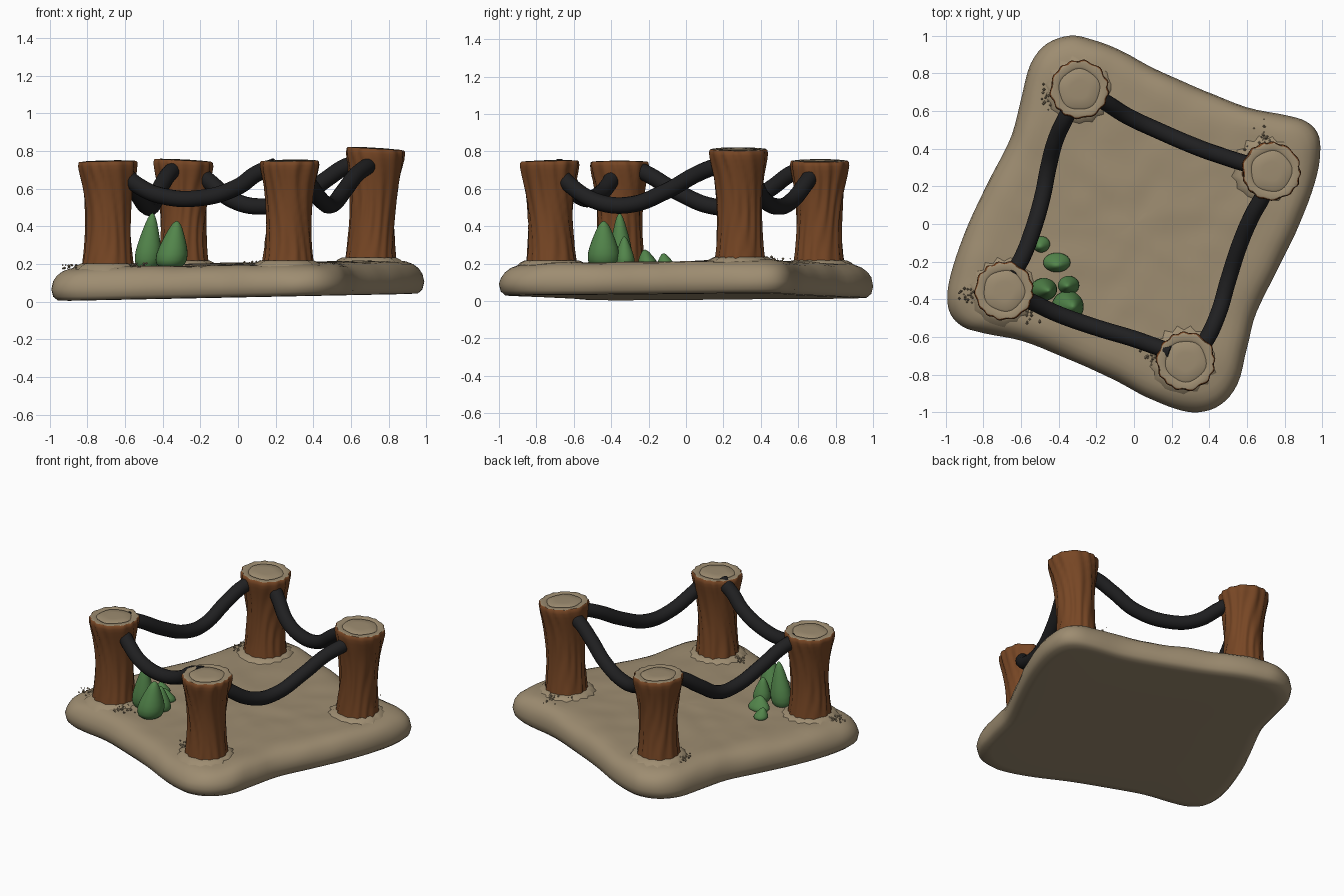
import bpy, math, random
from mathutils import Vector, noise

if "Cube" in bpy.data.objects:
    bpy.data.objects.remove(bpy.data.objects["Cube"])
random.seed(4)

def mat(name, r, g, b):
    m = bpy.data.materials.new(name)
    m.diffuse_color = (r, g, b, 1)
    m.use_nodes = True
    m.node_tree.nodes["Principled BSDF"].inputs["Base Color"].default_value = m.diffuse_color
    return m

SAND = mat("sand", 0.34, 0.265, 0.165)
BARK = mat("bark", 0.185, 0.062, 0.018)
ROPE = mat("rope_black", 0.014, 0.014, 0.015)
LEAF = mat("leaf_green", 0.085, 0.235, 0.07)

def loft(name, rings, mats, split=None):
    """Skin closed rings, close both ends; rings from index split use material 1."""
    n = len(rings[0])
    verts = [v for r in rings for v in r]
    faces, idx = [list(range(n))[::-1]], [0]
    for k in range(len(rings) - 1):
        for i in range(n):
            j = (i + 1) % n
            faces.append((k*n + i, k*n + j, (k+1)*n + j, (k+1)*n + i))
            idx.append(1 if split is not None and k >= split else 0)
    faces.append([(len(rings) - 1)*n + i for i in range(n)])
    idx.append(1 if split is not None else 0)
    me = bpy.data.meshes.new(name)
    me.from_pydata(verts, [], faces)
    for m in mats:
        me.materials.append(m)
    me.polygons.foreach_set("material_index", idx)
    me.shade_smooth()
    me.set_sharp_from_angle(angle=math.radians(50))
    ob = bpy.data.objects.new(name, me)
    bpy.context.collection.objects.link(ob)
    return ob

def ground(x, y):
    return 0.2 + 0.02*x + 0.008*y

# Base slab: half outline, turned 180 degrees for the other half, then smoothed
half = [(.99, .38), (.975, .48), (.91, .545), (.8, .58), (.6, .62), (.37, .71),
        (.14, .81), (-.07, .92), (-.22, .98), (-.34, 1), (-.46, .96), (-.55, .85),
        (-.6, .66), (-.65, .47), (-.76, .25), (-.88, 0), (-.96, -.22)]
ctrl = [Vector(p) for p in half + [(-x, -y) for x, y in half]]
outline = []
for i in range(len(ctrl)):
    a, b, c, d = (ctrl[(i + k - 1) % len(ctrl)] for k in range(4))
    for s in range(4):
        t = s / 4
        outline.append(0.5*(2*b + (c - a)*t + (2*a - 5*b + 4*c - d)*t*t
                            + (3*b - a - 3*c + d)*t**3))
prof = [(.02, .022), (.5, .022), (.9, .022), (.965, .024), (.99, .045), (1, .085),
        (.99, .125), (.97, .155), (.94, .178), (.9, .192), (.85, .199)]
prof += [(.8 - .06*k, .2) for k in range(14)]
rings = []
for f, z in prof:
    ring = []
    for p in outline:
        x, y = p.x*f, p.y*f
        bump = noise.noise((x*7, y*7, z*9))*.008 if z > .03 else 0
        ring.append((x*(1 + bump*.4), y*(1 + bump*.4),
                     z + .02*x + (.008*y if z > .1 else 0) + (bump if z > .1 else 0)))
    rings.append(ring)
loft("base_slab", rings, [SAND])

# Wooden posts: bark sides with wavy grooves, pale cut top with a ring groove
# (bottom x, y), (top x, y), height, tilt x, tilt y
posts = {"back_left": ((-.29, .71), (-.29, .715), .75, -.05, .0),
         "right": ((.70, .29), (.73, .28), .812, -.06, .0),
         "left": ((-.69, -.355), (-.69, -.355), .745, .02, .0),
         "front": ((.265, -.72), (.275, -.73), .748, .01, .02)}
side = [(0, .14), (.1, .134), (.2, .126), (.3, .121), (.4, .118), (.5, .118),
        (.6, .121), (.7, .127), (.8, .136), (.87, .145), (.92, .151), (.96, .155),
        (.99, .153), (1, .147)]
cap = [(.141, .0), (.118, .003), (.108, -.003), (.098, .003), (.05, .005), (.005, .005)]
N = 72
for n, (name, (b, t, h, tx, ty)) in enumerate(posts.items()):
    rings = []
    z0 = .14
    for f, r in side:
        ring = []
        z = z0 + (h - z0)*f
        cx, cy = b[0] + (t[0] - b[0])*f, b[1] + (t[1] - b[1])*f
        for i in range(N):
            a = 2*math.pi*i/N
            w = a + .25*math.sin(z*7 + n) + .1*math.sin(3*a + z*9)
            g = .0045*math.sin(13*w + n) + .004*noise.noise((4*math.cos(w), 4*math.sin(w), z*3 + n))
            rr = r + g
            x, y = rr*math.cos(a), rr*math.sin(a)
            ring.append((cx + x, cy + y, z + f*f*(tx*x + ty*y)))
        rings.append(ring)
    for r, dz in cap:
        ring = []
        for i in range(N):
            a = 2*math.pi*i/N
            rr = r*(1 + .025*math.sin(5*a + n))
            x, y = rr*math.cos(a), rr*math.sin(a)
            ring.append((t[0] + x, t[1] + y, h + dz + tx*x + ty*y))
        rings.append(ring)
    loft(name + "_post", rings, [BARK, SAND], len(side) - 1)
    # Low sand mound around the foot
    gz = ground(*b)
    rings = [[(b[0] + r*math.cos(6.2832*i/32)*(1 + .08*math.sin(3*i)),
               b[1] + r*math.sin(6.2832*i/32)*(1 + .08*math.sin(3*i)), gz + z)
              for i in range(32)] for r, z in ((.19, -.02), (.165, .005), (.14, .018), (.1, .02))]
    loft(name + "_post_mound", rings, [SAND])

# Sagging ropes between neighbouring posts
ropes = {"front_rope": [(-.62, -.38, .69), (-.53, -.42, .615), (-.4, -.48, .56), (-.2, -.55, .55),
                        (0, -.61, .61), (.1, -.645, .68), (.2, -.68, .72)],
         "right_rope": [(.33, -.68, .69), (.38, -.62, .62), (.45, -.47, .53), (.5, -.3, .515),
                        (.565, -.1, .59), (.63, .05, .675), (.69, .16, .72), (.71, .22, .735)],
         "back_rope": [(-.23, .69, .7), (-.15, .645, .635), (-.03, .57, .54), (.12, .5, .505),
                       (.33, .41, .55), (.47, .36, .65), (.58, .325, .72), (.67, .3, .74)],
         "left_rope": [(-.65, -.27, .71), (-.6, -.19, .67), (-.54, -.04, .58), (-.485, .15, .505),
                       (-.455, .3, .51), (-.415, .45, .6), (-.36, .57, .685), (-.32, .65, .71)]}
for name, pts in ropes.items():
    cu = bpy.data.curves.new(name, 'CURVE')
    cu.dimensions = '3D'
    cu.bevel_depth, cu.bevel_resolution, cu.resolution_u = .044, 5, 8
    cu.use_fill_caps = True
    sp = cu.splines.new('BEZIER')
    sp.bezier_points.add(len(pts) - 1)
    for bp, p in zip(sp.bezier_points, pts):
        bp.co = p
        bp.handle_left_type = bp.handle_right_type = 'AUTO'
    cu.materials.append(ROPE)
    bpy.context.collection.objects.link(bpy.data.objects.new(name, cu))

# Leafy shrubs: tapered egg shapes (base x, y), (tip x, y), tip z, radius x, radius y
shrubs = [((-.485, -.345), (-.455, -.355), .47, .068, .06),
          ((-.36, -.44), (-.325, -.44), .428, .083, .085),
          ((-.345, -.325), (-.355, -.33), .345, .056, .05),
          ((-.41, -.2), (-.41, -.22), .275, .072, .05),
          ((-.49, -.105), (-.5, -.12), .255, .045, .042)]
egg = [(0, .7), (.06, .9), (.15, 1), (.28, 1), (.42, .9), (.56, .76), (.7, .6),
       (.82, .45), (.91, .31), (.97, .17), (1, .03)]
for n, (b, t, h, rx, ry) in enumerate(shrubs):
    rings = []
    z0 = ground(*b) - .005
    for f, r in egg:
        cx, cy = b[0] + (t[0] - b[0])*f, b[1] + (t[1] - b[1])*f
        rings.append([(cx + rx*r*math.cos(6.2832*i/28), cy + ry*r*math.sin(6.2832*i/28),
                       z0 + (h - z0)*f) for i in range(28)])
    loft("shrub_%d" % (n + 1), rings, [LEAF])

# Tiny crumbs of soil scattered beside each post
verts, faces = [], []
for cx, cy in ((.09, -.71), (.69, .46), (-.87, -.38), (-.46, .68), (-.53, -.47), (.6, .36)):
    for k in range(22):
        x, y = cx + random.gauss(0, .028), cy + random.gauss(0, .028)
        s, z, o = random.uniform(.004, .009), ground(x, y) + random.uniform(-.002, .018), len(verts)
        verts += [(x + s, y, z), (x, y + s, z), (x - s, y, z), (x, y - s, z), (x, y, z + s), (x, y, z - s)]
        for i in range(4):
            j = (i + 1) % 4
            faces += [(o + i, o + j, o + 4), (o + j, o + i, o + 5)]
me = bpy.data.meshes.new("soil_crumbs")
me.from_pydata(verts, [], faces)
me.materials.append(SAND)
bpy.context.collection.objects.link(bpy.data.objects.new("soil_crumbs", me))
